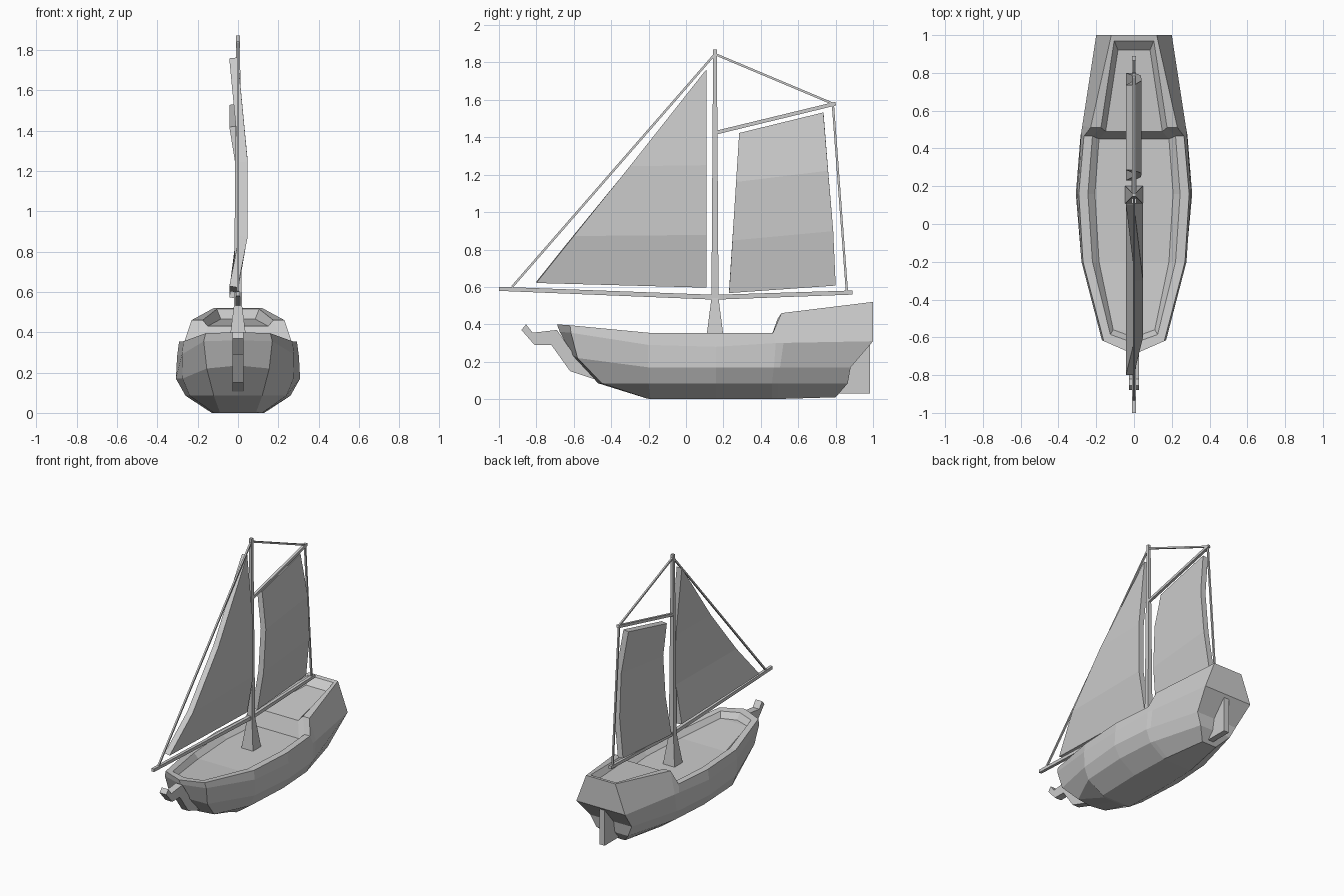
import bpy, bmesh, math
from mathutils import Matrix, Vector

if "Cube" in bpy.data.objects:
    bpy.data.objects.remove(bpy.data.objects["Cube"])


def finish(bm, name):
    bmesh.ops.recalc_face_normals(bm, faces=bm.faces)
    me = bpy.data.meshes.new(name)
    bm.to_mesh(me)
    bm.free()
    ob = bpy.data.objects.new(name, me)
    bpy.context.collection.objects.link(ob)
    return ob


def beam(name, path):
    """Chain of square tapered bars through (y, z, half width) points."""
    bm = bmesh.new()
    for (y0, z0, r0), (y1, z1, r1) in zip(path, path[1:]):
        dy, dz = y1 - y0, z1 - z0
        m = (Matrix.Translation((0, (y0 + y1) / 2, (z0 + z1) / 2))
             @ Matrix.Rotation(-math.atan2(dy, dz), 4, 'X')
             @ Matrix.Rotation(math.pi / 4, 4, 'Z'))
        k = math.sqrt(2)
        bmesh.ops.create_cone(bm, cap_ends=True, segments=4, radius1=r0 * k,
                              radius2=r1 * k, depth=math.hypot(dy, dz), matrix=m)
    return finish(bm, name)


def plate(name, outline, half):
    """Side-view (y, z) outline extruded across x."""
    bm = bmesh.new()
    f = bm.faces.new([bm.verts.new((-half, y, z)) for y, z in outline])
    new = bmesh.ops.extrude_face_region(bm, geom=[f])['geom']
    bmesh.ops.translate(bm, vec=(2 * half, 0, 0),
                        verts=[v for v in new if isinstance(v, bmesh.types.BMVert)])
    return finish(bm, name)


def sail(name, rows):
    """Bellied cloth from rows of (y0, z0, y1, z1, x)."""
    bm = bmesh.new()
    vs = [(bm.verts.new((x, a, b)), bm.verts.new((x, c, d))) for a, b, c, d, x in rows]
    for p, q in zip(vs, vs[1:]):
        bm.faces.new((p[0], p[1], q[1], q[0]))
    ob = finish(bm, name)
    mod = ob.modifiers.new("thickness", 'SOLIDIFY')
    mod.thickness, mod.offset = 0.042, 0


# Hull: half-breadth lines from stem to stern, keel edge first
hull_lines = [
    [(0, -.21, .004), (.09, -.21, .004), (.12, -.19, 0), (.13, .16, 0), (.12, .46, 0), (.06, .80, .01)],
    [(0, -.47, .085), (.12, -.45, .085), (.24, -.2, .085), (.26, .16, .085), (.24, .46, .085), (.13, .865, .085)],
    [(0, -.61, .235), (.155, -.58, .22), (.275, -.2, .17), (.308, .16, .17), (.283, .47, .17), (.17, .88, .17)],
    [(0, -.675, .36), (.17, -.615, .355), (.278, -.2, .29), (.302, .16, .28), (.28, .48, .30), (.20, 1, .31)],
]
for line in hull_lines:  # extra station just behind the deck step
    line.insert(5, tuple(Vector(line[4]).lerp(Vector(line[5]), .08)))
# Rim outer edge, rim inner edge, deck edge
deck_lines = [
    [(0, -.69, .40), (.16, -.62, .395), (.27, -.2, .355), (.292, .16, .355), (.265, .465, .355), (.23, .51, .46), (.12, 1, .52)],
    [(0, -.63, .395), (.125, -.585, .39), (.22, -.2, .355), (.244, .16, .355), (.22, .465, .355), (.175, .51, .46), (.105, .97, .515)],
    [(0, -.60, .35), (.11, -.56, .35), (.185, -.2, .32), (.207, .16, .32), (.185, .45, .32), (.15, .49, .43), (.085, .92, .465)],
]
bm = bmesh.new()
rings = []
for line in hull_lines + deck_lines:
    loop = line + [(-x, y, z) for x, y, z in line[:0:-1]]
    rings.append([bm.verts.new(p) for p in loop])
n = len(rings[0])
for a, b in zip(rings, rings[1:]):
    for i in range(n):
        j = (i + 1) % n
        bm.faces.new((a[i], a[j], b[j], b[i]))
for r in (rings[0], rings[-1]):  # bottom and deck strips
    bm.faces.new((r[0], r[1], r[-1]))
    for i in range(1, n // 2):
        bm.faces.new((r[i], r[i + 1], r[-i - 1], r[-i]))
finish(bm, "hull")

# Stem beak and rudder
plate("stem_beak", [(-.88, .37), (-.855, .40), (-.82, .355), (-.69, .37), (-.60, .24), (-.44, .10),
                    (-.47, .10), (-.62, .15), (-.72, .29), (-.81, .29)], .027)
plate("rudder", [(.78, .03), (.985, .03), (.985, .31), (.93, .28), (.84, .15)], .022)

# Mast and spars
beam("mast", [(.155, .315, .048), (.155, .54, .019), (.155, 1.87, .01)])
beam("boom", [(-1, .59, .011), (.155, .545, .013), (.89, .57, .011)])
beam("gaff", [(.16, 1.425, .01), (.80, 1.58, .01)])

# Rigging
masthead, peak = (.155, 1.845, .006), (.785, 1.58, .006)
beam("fore_stay", [(-.93, .60, .006), masthead])
beam("peak_line", [masthead, peak])
beam("back_stay", [peak, (.86, .58, .006)])

# Sails
sail("fore_sail", [(-.80, .625, .11, .60, -.022), (-.60, .875, .11, .88, .027),
                   (-.30, 1.245, .11, 1.25, .027), (.104, 1.755, .11, 1.76, -.022)])
sail("main_sail", [(.23, .57, .80, .61, -.022), (.248, .85, .787, .90, .015),
                   (.268, 1.16, .76, 1.22, .02), (.285, 1.42, .735, 1.53, -.022)])
